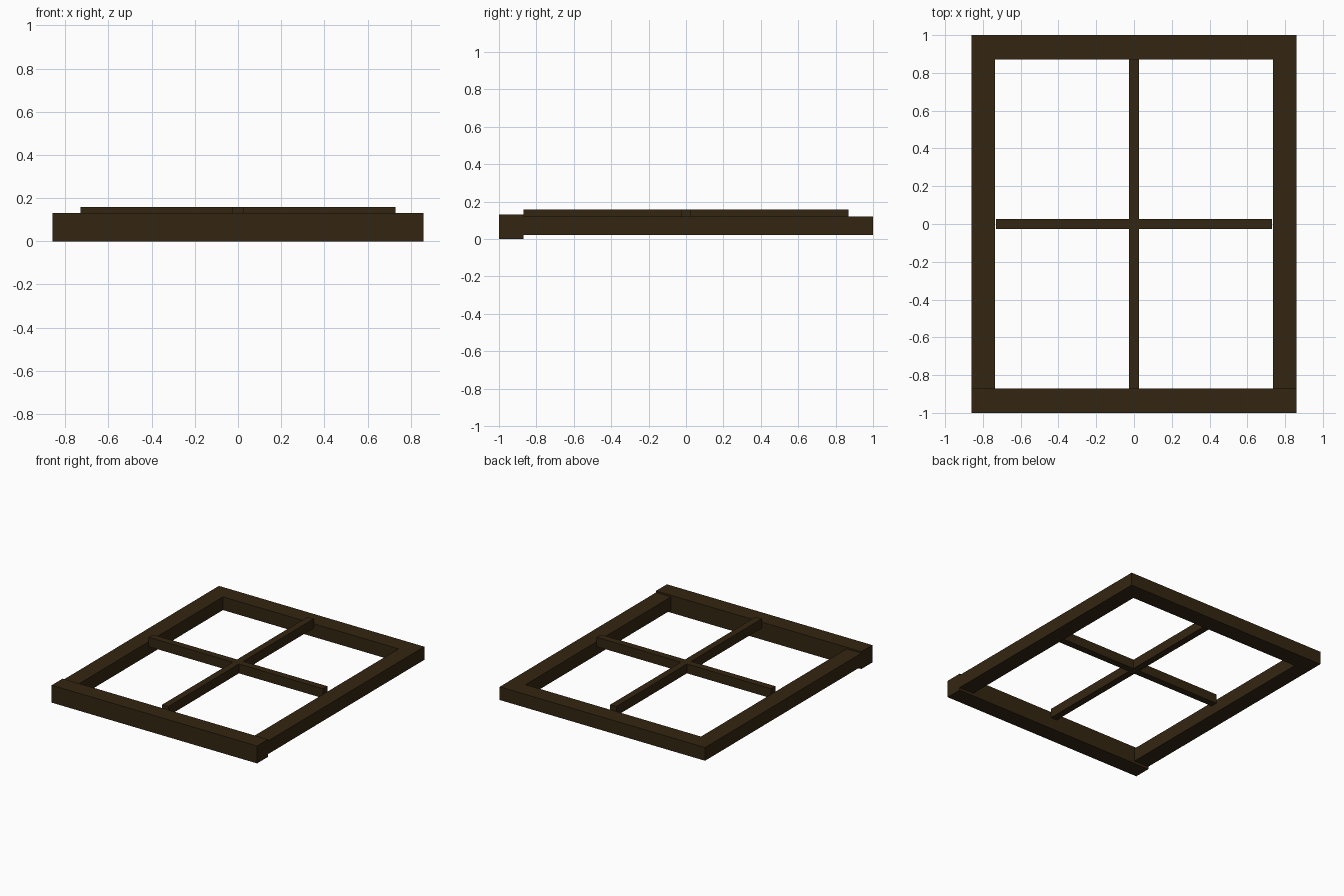
import bpy
import bmesh
from mathutils import Matrix, Vector

cube = bpy.data.objects.get("Cube")
if cube:
    bpy.data.objects.remove(cube, do_unlink=True)

wood = bpy.data.materials.new("dark brown wood")
wood.use_nodes = True
colour = (0.034, 0.019, 0.006, 1)
wood.diffuse_color = colour
wood.node_tree.nodes["Principled BSDF"].inputs["Base Color"].default_value = colour


def beam(name, low, high):
    """Box spanning two opposite corners."""
    low, high = Vector(low), Vector(high)
    bm = bmesh.new()
    bmesh.ops.create_cube(bm, size=1, matrix=Matrix.Diagonal((*(high - low), 1)))
    mesh = bpy.data.meshes.new(name)
    bm.to_mesh(mesh)
    bm.free()
    mesh.materials.append(wood)
    obj = bpy.data.objects.new(name, mesh)
    obj.location = (low + high) / 2
    bpy.context.collection.objects.link(obj)
    return obj


W, IN_X, IN_Y = 0.86, 0.735, 0.87   # outer half width and inner opening
LOW, TOP = 0.02, 0.12               # thickness range of the thin rails
BAR = 0.026                         # half width of the glazing bars
BAR_LOW, BAR_TOP = 0.087, 0.158

# Outer frame: thin side and back rails, thicker front sill
beam("left_rail", (IN_X, -IN_Y, LOW), (W, IN_Y, TOP))
beam("right_rail", (-W, -IN_Y, LOW), (-IN_X, IN_Y, TOP))
beam("back_rail", (-W, IN_Y, LOW), (W, 1, TOP))
beam("front_sill", (-W, -1, 0), (W, -IN_Y, 0.132))

# Crossed glazing bars, the cross bar in two halves
beam("long_bar", (-BAR, -IN_Y, BAR_LOW), (BAR, IN_Y, BAR_TOP))
beam("left_cross_bar", (BAR, -BAR, BAR_LOW), (IN_X - 0.005, BAR, BAR_TOP))
beam("right_cross_bar", (0.005 - IN_X, -BAR, BAR_LOW), (-BAR, BAR, BAR_TOP))
